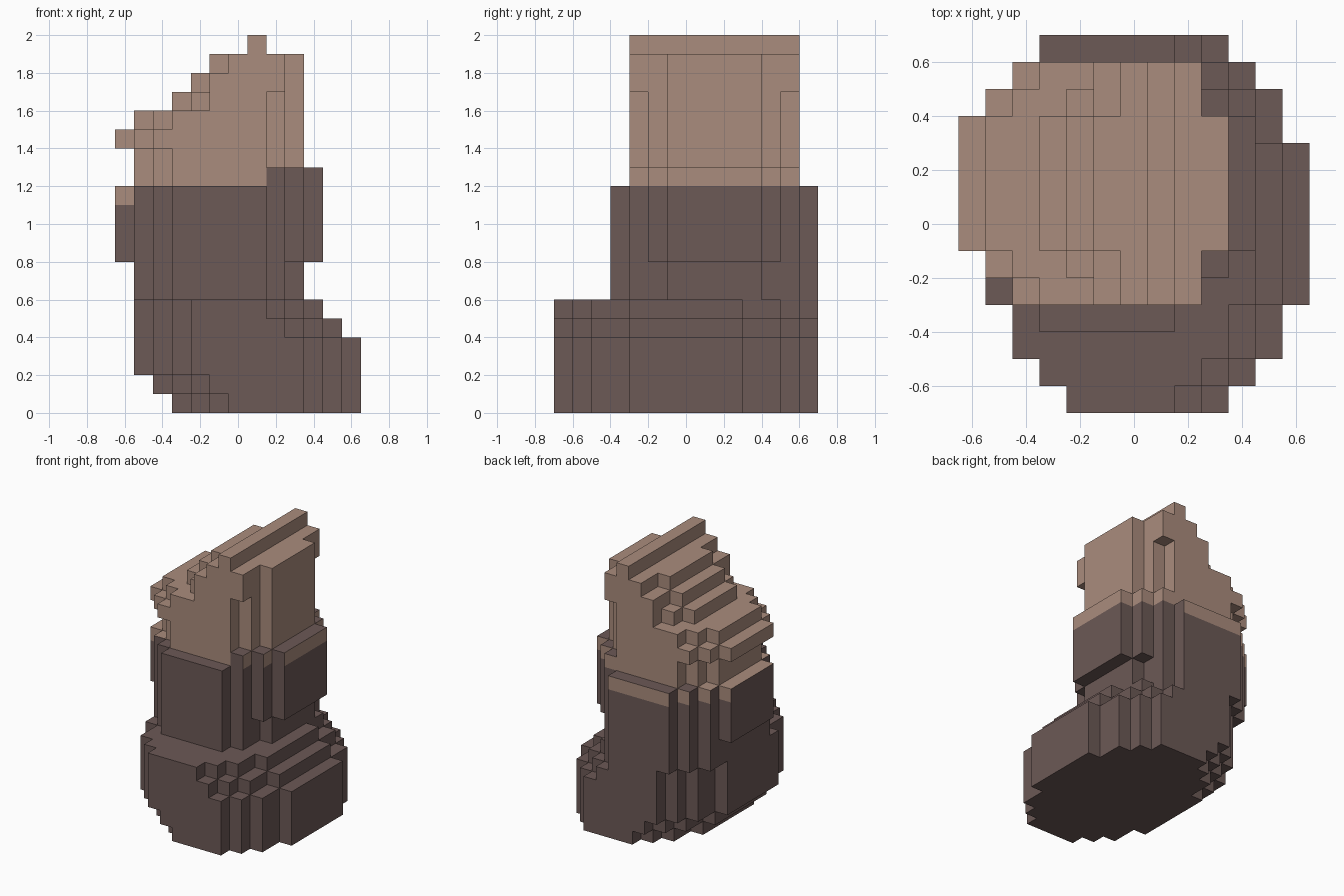
import bpy, bmesh

if "Cube" in bpy.data.objects:
    bpy.data.objects.remove(bpy.data.objects["Cube"], do_unlink=True)

S = 0.1  # block size


def material(name, rgb):
    m = bpy.data.materials.new(name)
    m.use_nodes = True
    col = (*rgb, 1)
    m.diffuse_color = col
    m.node_tree.nodes["Principled BSDF"].inputs["Base Color"].default_value = col
    return m


MATS = [material("dark_brown", (0.150, 0.100, 0.093)),
        material("tan", (0.402, 0.262, 0.205))]


def ring(row, centre, limits):
    """Step number of a row, counted outward from the middle of the oval."""
    return sum(abs(row - centre) > lim for lim in limits)


# Foot: a stepped oval whose heel and toe shift from layer to layer
foot = set()
for k in range(6):
    heel = max(0, 2 - k)
    toe = min(2, 5 - k)
    for j in range(14):
        r = ring(j, 6.5, (3, 5, 6))
        foot |= {(i, j, k) for i in range(1 + r + heel, 11 - r + toe)}

# Lower leg: narrow ankle below a wider stepped cylinder
lower_leg = set()
for k in range(6, 12):
    for j in range(3, 14):
        r = ring(j, 8, (2, 3, 4))
        lo, hi = r, 11 - r
        if k < 8:
            lo, hi = max(1, lo), (hi - 1 if hi > 9 else hi)
        lower_leg |= {(i, j, k) for i in range(lo, hi)}

# Upper leg: start and end column of each ring, layer by layer
UPPER = [((1, 2, 3), (11, 10, 9)),
         ((1, 2, 3), (10, 9, 8)),
         ((0, 1, 2), (10, 9, 8)),
         ((1, 2, 3), (10, 9, 8)),
         ((3, 4, 5), (10, 9, 8)),
         ((4, 5, 5), (10, 9, 9)),
         ((5, 6, 6), (10, 9, 9)),
         ((7, 7, 7), (8, 8, 8))]
upper_leg = set()
for k, (lo, hi) in enumerate(UPPER, 12):
    for j in range(4, 13):
        r = ring(j, 8, (2, 3))
        upper_leg |= {(i, j, k) for i in range(lo[r], hi[r])}

solid = foot | lower_leg | upper_leg


def colour(cell, axis, sign):
    """Tan begins at a height that depends on the face direction."""
    i, j, k = cell
    if axis == 2:
        return int(k > 12 or (k == 11 and i < 2))
    start = 12
    if axis == 1 and sign > 0 and i < 8:
        start = 11
    if axis == 1 and sign < 0:
        start = 11 if i < 1 else 13 if i >= 8 else 12
    return int(k >= start)


def build(name, cells):
    bm = bmesh.new()
    for cell in sorted(cells):
        for axis in range(3):
            for sign in (-1, 1):
                near = list(cell)
                near[axis] += sign
                if tuple(near) in solid:
                    continue
                u, v = (axis + 1) % 3, (axis + 2) % 3
                loop = []
                for du, dv in ((0, 0), (1, 0), (1, 1), (0, 1)):
                    p = list(cell)
                    p[axis] += sign > 0
                    p[u] += du
                    p[v] += dv
                    loop.append(bm.verts.new((p[0] * S - 0.65, p[1] * S - 0.7, p[2] * S)))
                face = bm.faces.new(loop if sign > 0 else loop[::-1])
                face.material_index = colour(cell, axis, sign)
    bmesh.ops.remove_doubles(bm, verts=bm.verts, dist=0.001)
    me = bpy.data.meshes.new(name)
    bm.to_mesh(me)
    bm.free()
    for m in MATS:
        me.materials.append(m)
    bpy.context.scene.collection.objects.link(bpy.data.objects.new(name, me))


build("foot", foot)
build("lower_leg", lower_leg)
build("upper_leg", upper_leg)
